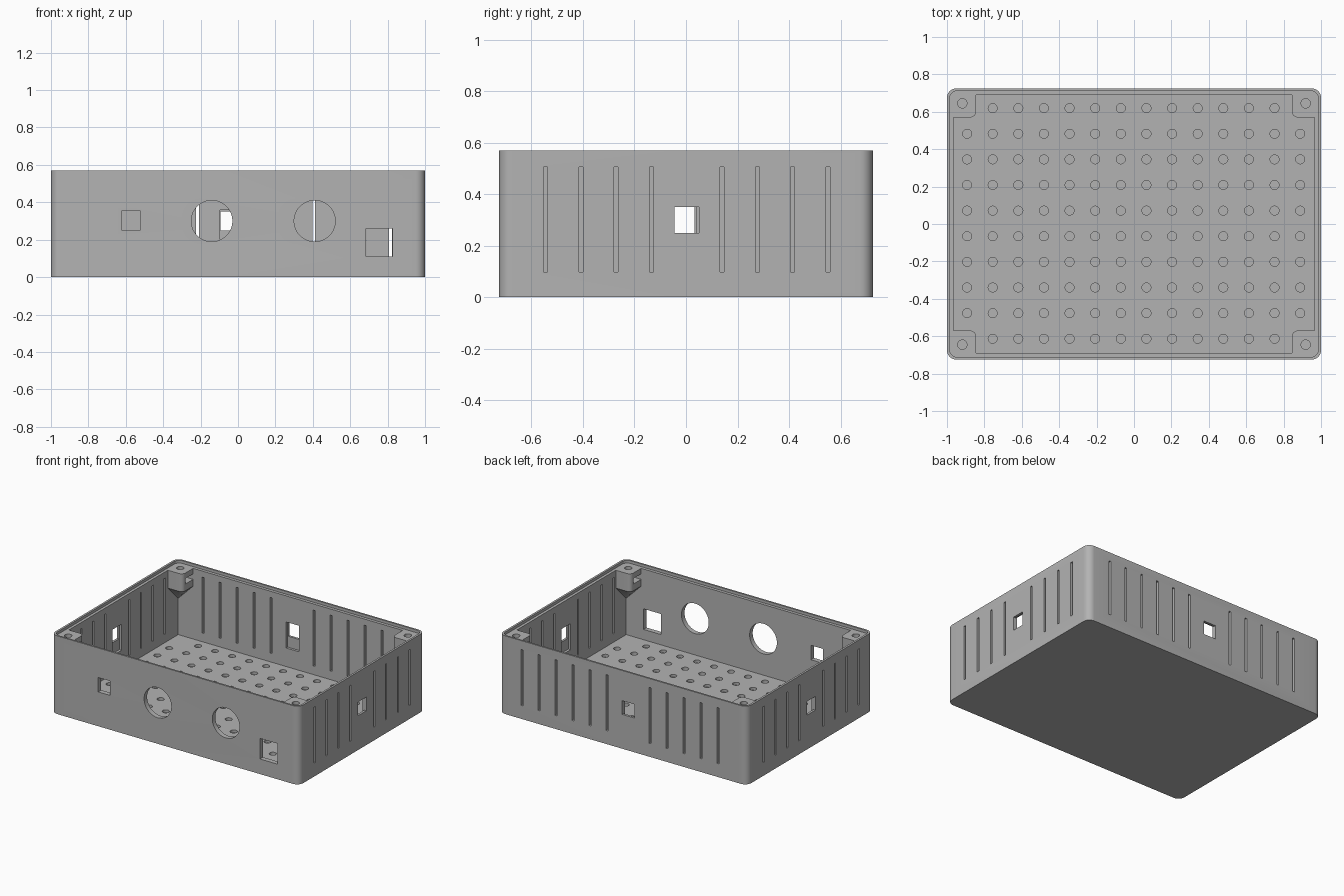
import bpy, bmesh
from math import sin, cos, pi
from mathutils import Matrix

cube = bpy.data.objects.get("Cube")
if cube:
    bpy.data.objects.remove(cube, do_unlink=True)

grey = bpy.data.materials.new("plain grey")
grey.use_nodes = True
GREY = (0.45, 0.45, 0.45, 1)
grey.diffuse_color = GREY
grey.node_tree.nodes["Principled BSDF"].inputs["Base Color"].default_value = GREY

HX, HY, HEIGHT = 1.0, 0.725, 0.57      # outer half sizes and height
WALL, LEDGE, PITCH = 0.035, 0.55, 0.137
IX, IY = HX - WALL, HY - WALL          # inner half sizes


def make(name, bm):
    bmesh.ops.recalc_face_normals(bm, faces=bm.faces)
    mesh = bpy.data.meshes.new(name)
    bm.to_mesh(mesh)
    bm.free()
    mesh.materials.append(grey)
    obj = bpy.data.objects.new(name, mesh)
    bpy.context.collection.objects.link(obj)
    return obj


def add_box(bm, x0, x1, y0, y1, z0, z1):
    size = Matrix.Diagonal((x1 - x0, y1 - y0, z1 - z0, 1))
    centre = Matrix.Translation(((x0 + x1) / 2, (y0 + y1) / 2, (z0 + z1) / 2))
    bmesh.ops.create_cube(bm, size=1, matrix=centre @ size)


def add_cylinder(bm, centre, radius, depth, along_y=False, sides=24):
    turn = Matrix.Rotation(pi / 2 if along_y else 0, 4, 'X')
    bmesh.ops.create_cone(bm, cap_ends=True, segments=sides, radius1=radius,
                          radius2=radius, depth=depth,
                          matrix=Matrix.Translation(centre) @ turn)


def add_rounded_box(bm, hx, hy, r, z0, z1, steps=8):
    ring = []
    for k, (sx, sy) in enumerate([(1, 1), (-1, 1), (-1, -1), (1, -1)]):
        for i in range(steps + 1):
            a = (k + i / steps) * pi / 2
            ring.append((sx * (hx - r) + r * cos(a), sy * (hy - r) + r * sin(a)))
    face = bm.faces.new([bm.verts.new((x, y, z0)) for x, y in ring])
    top = bmesh.ops.extrude_face_region(bm, geom=[face])["geom"]
    bmesh.ops.translate(bm, vec=(0, 0, z1 - z0),
                        verts=[v for v in top if isinstance(v, bmesh.types.BMVert)])


def cut(obj, bm):
    cutter = make("cutter", bm)
    cutter.hide_render = True
    mod = obj.modifiers.new("cut", 'BOOLEAN')
    mod.operation, mod.solver, mod.object = 'DIFFERENCE', 'EXACT', cutter
    bpy.context.view_layer.objects.active = obj
    bpy.ops.object.modifier_apply(modifier=mod.name)
    bpy.data.objects.remove(cutter, do_unlink=True)


def smooth(obj):
    bpy.ops.object.select_all(action='DESELECT')
    obj.select_set(True)
    bpy.context.view_layer.objects.active = obj
    bpy.ops.object.shade_smooth_by_angle(angle=pi / 6)


# Open tray with a stepped rim
bm = bmesh.new()
add_rounded_box(bm, HX, HY, 0.05, 0, HEIGHT)
tray = make("enclosure_tray", bm)

bm = bmesh.new()
add_box(bm, -IX, IX, -IY, IY, WALL, 1)
cut(tray, bm)

bm = bmesh.new()
add_rounded_box(bm, HX - 0.015, HY - 0.013, 0.04, LEDGE, 1)
cut(tray, bm)

# Pockets inside the walls around the side and back ports
BACK_X = -0.043
SIDES = [(1, 0.003), (-1, -0.0135)]     # wall side and port centre along y
bm = bmesh.new()
add_box(bm, BACK_X - 0.052, BACK_X + 0.052, IY - 0.05, IY + 0.018, 0.17, 0.36)
for side, y in SIDES:
    xs = sorted((side * (IX - 0.05), side * (IX + 0.018)))
    add_box(bm, *xs, y - 0.052, y + 0.052, 0.17, 0.36)
cut(tray, bm)

# Ports, round holes and vent slots through the walls
SLOT, Z0, Z1 = 0.008, 0.098, 0.505
bm = bmesh.new()
add_box(bm, BACK_X - 0.05, BACK_X + 0.05, IY - 0.1, HY + 0.1, 0.25, 0.35)
slots = [0.131 + PITCH * i for i in range(6)] + [-0.217 - PITCH * i for i in range(5)]
for x in slots:
    add_box(bm, x - SLOT, x + SLOT, IY - 0.1, HY + 0.1, Z0, Z1)
for side, y in SIDES:
    xs = sorted((side * (IX - 0.1), side * (HX + 0.1)))
    add_box(bm, *xs, y - 0.047, y + 0.047, 0.25, 0.35)
    for i in (-4, -3, -2, -1, 1, 2, 3, 4):
        c = y + PITCH * i
        add_box(bm, *xs, c - SLOT, c + SLOT, Z0, Z1)
for x0, x1, z0, z1 in [(-0.62, -0.525, 0.25, 0.355), (0.685, 0.825, 0.11, 0.26)]:
    add_box(bm, x0, x1, -HY - 0.1, -IY + 0.1, z0, z1)
for x in (-0.14, 0.41):
    add_cylinder(bm, (x, -IY, 0.3), 0.11, 0.2, along_y=True, sides=48)
cut(tray, bm)

# Grid of round dimples in the floor, leaving out the corners
bm = bmesh.new()
for row in range(10):
    for col in range(14):
        if row in (0, 9) and col in (0, 13):
            continue
        x, y = (col - 6.5) * PITCH - 0.002, (row - 4.5) * PITCH + 0.003
        add_cylinder(bm, (x, y, WALL + 0.01), 0.024, 0.06)
cut(tray, bm)
smooth(tray)

# Screw posts in the corners, tapering down to the walls
PX, PY, R = 0.845, 0.57, 0.03
for sx, side in ((1, "left"), (-1, "right")):
    for sy, end in ((1, "back"), (-1, "front")):
        arc = [(PX + R - R * sin(i * pi / 12), PY + R - R * cos(i * pi / 12))
               for i in range(7)]
        ring = [(IX, IY), (IX, PY)] + arc + [(PX, IY)]
        bm = bmesh.new()
        top = [bm.verts.new((sx * x, sy * y, LEDGE)) for x, y in ring]
        low = [bm.verts.new((sx * x, sy * y, 0.42)) for x, y in ring]
        low[0].co.z = 0.30
        bm.faces.new(top)
        n = len(ring)
        for i in range(n):
            j = (i + 1) % n
            bm.faces.new((top[i], top[j], low[j], low[i]))
        for i in range(1, n - 1):
            bm.faces.new((low[0], low[i], low[i + 1]))
        post = make(f"{end}_{side}_screw_post", bm)

        # Screw hole, then a nut slot opening towards the middle
        bm = bmesh.new()
        add_cylinder(bm, (sx * 0.918, sy * 0.645, 0.5), 0.025, 0.14)
        cut(post, bm)
        bm = bmesh.new()
        xs = sorted((sx * (PX - 0.05), sx * (IX - 0.01)))
        ys = sorted((sy * 0.602, sy * (IY + 0.02)))
        add_box(bm, *xs, *ys, 0.47, 0.51)
        cut(post, bm)
        smooth(post)
